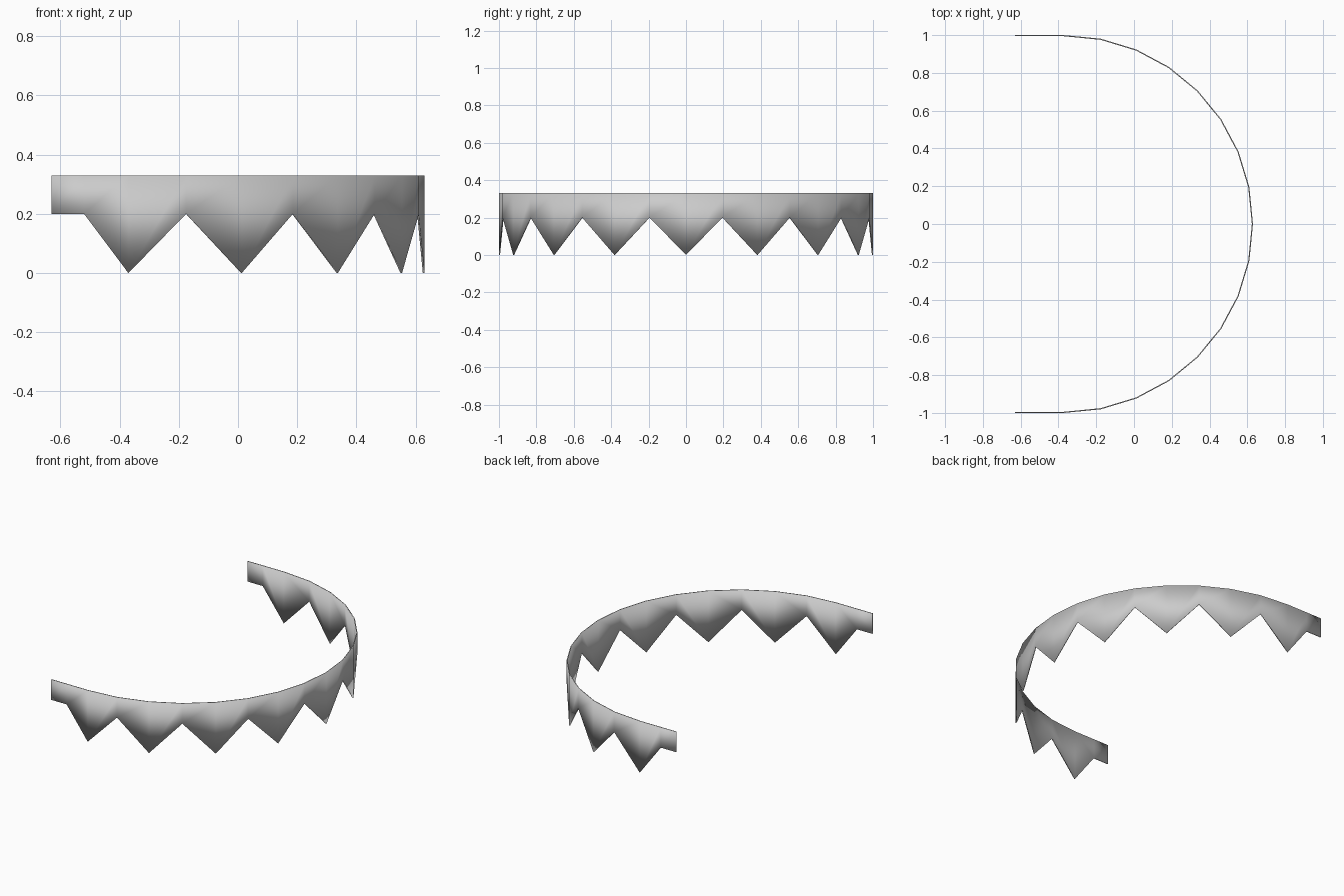
import bpy, bmesh
from math import sin, cos, pi

if "Cube" in bpy.data.objects:
    bpy.data.objects.remove(bpy.data.objects["Cube"])

TOP, VALLEY, THICK = 0.33, 0.2, 0.006
RADIUS, CX = 1.0, -0.37

# Plan outline with lower edge heights: straight end, zigzag half circle, straight end
end = [(-0.63, VALLEY), (-0.52, VALLEY)]
path = [(x, -RADIUS, z) for x, z in end]
for i in range(17):
    a = -pi / 2 + i * pi / 16
    path.append((CX + RADIUS * cos(a), RADIUS * sin(a), 0.0 if i % 2 == 0 else VALLEY))
path += [(x, RADIUS, z) for x, z in reversed(end)]

# Toothed band as one strip of quads
bm = bmesh.new()
cols = [(bm.verts.new((x, y, z)), bm.verts.new((x, y, TOP))) for x, y, z in path]
for (b0, t0), (b1, t1) in zip(cols, cols[1:]):
    bm.faces.new((b0, b1, t1, t0)).smooth = True
mesh = bpy.data.meshes.new("toothed_band")
bm.to_mesh(mesh)
bm.free()
band = bpy.data.objects.new("toothed_band", mesh)
bpy.context.collection.objects.link(band)

# Thin sheet thickness, grown inward and smooth all round
solid = band.modifiers.new("thickness", 'SOLIDIFY')
solid.thickness = THICK
solid.offset = -1
